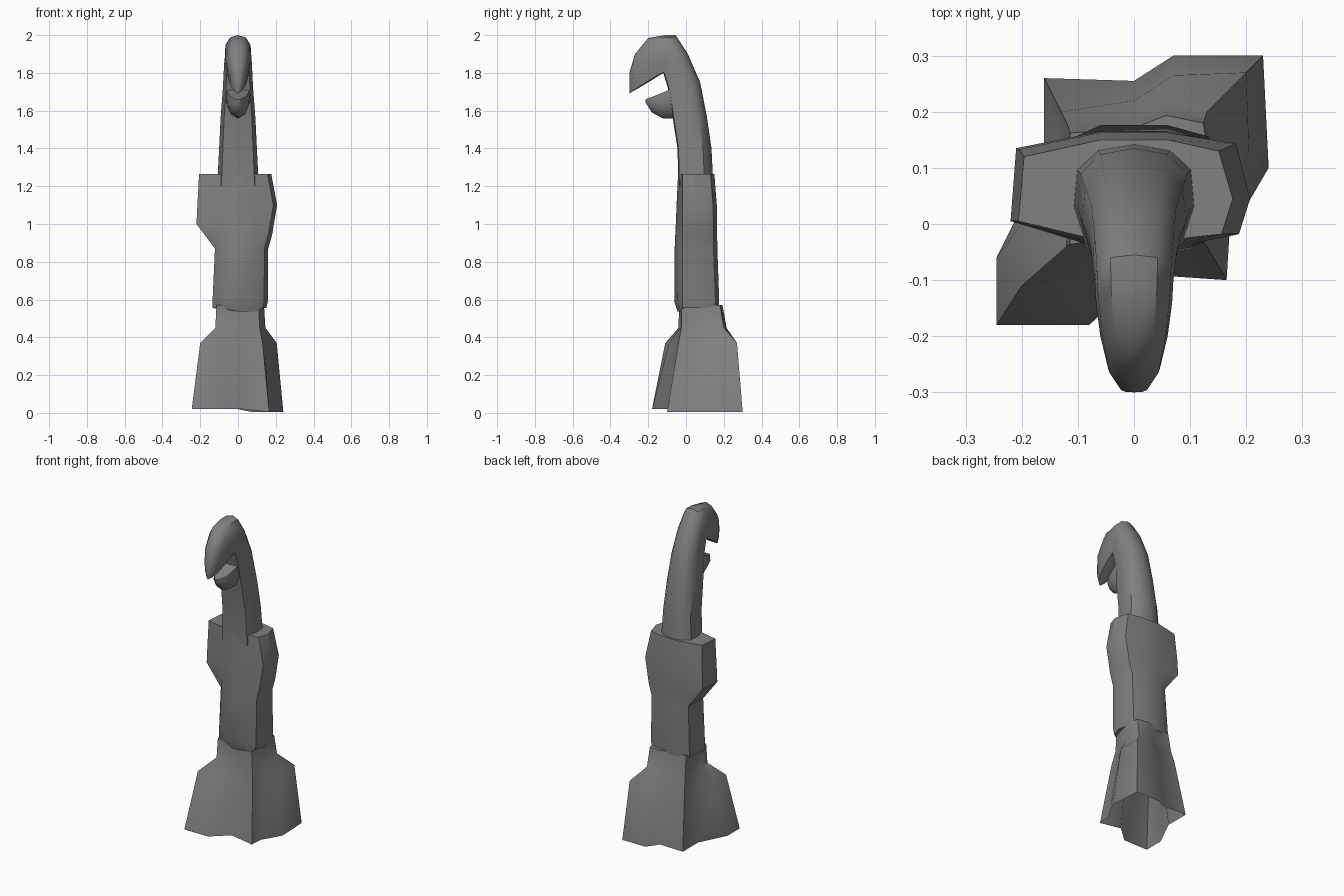
import bpy, bmesh, math

cube = bpy.data.objects.get("Cube")
if cube:
    bpy.data.objects.remove(cube, do_unlink=True)

grey = bpy.data.materials.new("plain grey")
grey.use_nodes = True
colour = (0.22, 0.22, 0.22, 1)
grey.diffuse_color = colour
grey.node_tree.nodes["Principled BSDF"].inputs["Base Color"].default_value = colour


def loft(name, rings, cap_start=True, cap_end=True, angle=40):
    """Skin a list of equal-length point rings."""
    bm = bmesh.new()
    loops = [[bm.verts.new(p) for p in ring] for ring in rings]
    n = len(loops[0])
    for a, b in zip(loops, loops[1:]):
        for i in range(n):
            j = (i + 1) % n
            bm.faces.new((a[i], a[j], b[j], b[i]))
    if cap_start:
        bm.faces.new(loops[0][::-1])
    if cap_end:
        bm.faces.new(loops[-1])
    bmesh.ops.recalc_face_normals(bm, faces=bm.faces)
    mesh = bpy.data.meshes.new(name)
    bm.to_mesh(mesh)
    bm.free()
    mesh.materials.append(grey)
    obj = bpy.data.objects.new(name, mesh)
    bpy.context.collection.objects.link(obj)
    bpy.ops.object.select_all(action="DESELECT")
    obj.select_set(True)
    bpy.context.view_layer.objects.active = obj
    bpy.ops.object.shade_smooth_by_angle(angle=math.radians(angle))
    return obj


# Hollow flared base: two wide feet on one diagonal, ridges on the other
foot = [(-.245, -.18), (-.08, -.18), (.02, -.09), (.165, -.10), (.17, -.02), (.24, .10),
        (.23, .30), (.07, .30), (0, .255), (-.16, .26), (-.16, .11), (-.245, -.06)]
shoulder = [(-.20, -.11), (-.09, -.09), (.02, -.045), (.13, -.04), (.14, .03), (.205, .13),
            (.20, .27), (.07, .265), (0, .22), (-.13, .20), (-.13, .09), (-.20, 0)]
waist = [(-.12, -.04), (-.07, -.035), (.02, -.03), (.115, -.025), (.13, .03), (.145, .10),
         (.13, .20), (.06, .215), (0, .19), (-.12, .18), (-.12, .09), (-.12, .02)]
base = [[(x, y, .02 if x < .05 else .005) for x, y in foot],
        [(x, y, .37) for x, y in shoulder],
        [(x, y, .45) for x, y in waist],
        [(x * .95, y * .9, .57) for x, y in waist]]
loft("flared_base", base, cap_start=False)


# Body whose flanks swell into folded fins
def body_ring(z, left, right, front, back, drop=0):
    return [(0, front, z - drop), (.10, front + .018, z - drop),
            (right - .02, -.018, z), (right, .045, z), (right - .025, back - .02, z),
            (.06, back, z), (-.06, back, z), (left + .01, back - .03, z),
            (left, .005, z), (-.085, front + .018, z)]


body = [body_ring(.555, -.135, .15, -.045, .172, .018),
        body_ring(.59, -.135, .158, -.062, .176),
        body_ring(.87, -.122, .16, -.06, .166),
        body_ring(.94, -.175, .18, -.057, .165),
        body_ring(1.0, -.22, .19, -.054, .165),
        body_ring(1.10, -.215, .207, -.05, .163),
        body_ring(1.265, -.206, .176, -.042, .15)]
loft("body", body, angle=32)

# Neck and hooked head: inner point, outer point, half width
spine = [((-.04, 1.2), (.145, 1.2), .11), ((-.045, 1.4), (.135, 1.4), .10),
         ((-.07, 1.56), (.11, 1.57), .092), ((-.09, 1.70), (.075, 1.75), .08),
         ((-.12, 1.80), (.01, 1.90), .074), ((-.135, 1.79), (-.055, 2.0), .07),
         ((-.16, 1.775), (-.11, 2.0), .068), ((-.2, 1.75), (-.2, 1.985), .06),
         ((-.25, 1.72), (-.27, 1.9), .046), ((-.285, 1.7), (-.3, 1.8), .024),
         ((-.298, 1.692), (-.3, 1.70), .003)]
section = [(0, 0), (.8, .03), (1, .4), (.95, .75), (.6, .94), (0, 1)]
section += [(-x, t) for x, t in section[-2:0:-1]]


def neck_ring(inner, outer, width):
    return [(x * width, inner[0] + (outer[0] - inner[0]) * t,
             inner[1] + (outer[1] - inner[1]) * t) for x, t in section]


loft("neck_and_head", [neck_ring(*s) for s in spine])

# Short lower jaw
jaw = [((-.03, 1.56), (-.03, 1.73), .065), ((-.09, 1.558), (-.09, 1.71), .062),
       ((-.125, 1.56), (-.125, 1.695), .058), ((-.18, 1.59), (-.18, 1.673), .042),
       ((-.214, 1.643), (-.214, 1.66), .012)]
jaw_section = [(0, 0), (.6, .15), (1, .55), (.95, 1), (0, 1)]
jaw_section += [(-x, t) for x, t in jaw_section[-2:0:-1]]
loft("lower_jaw", [[(x * w, a[0], a[1] + (b[1] - a[1]) * t) for x, t in jaw_section]
                   for a, b, w in jaw])
